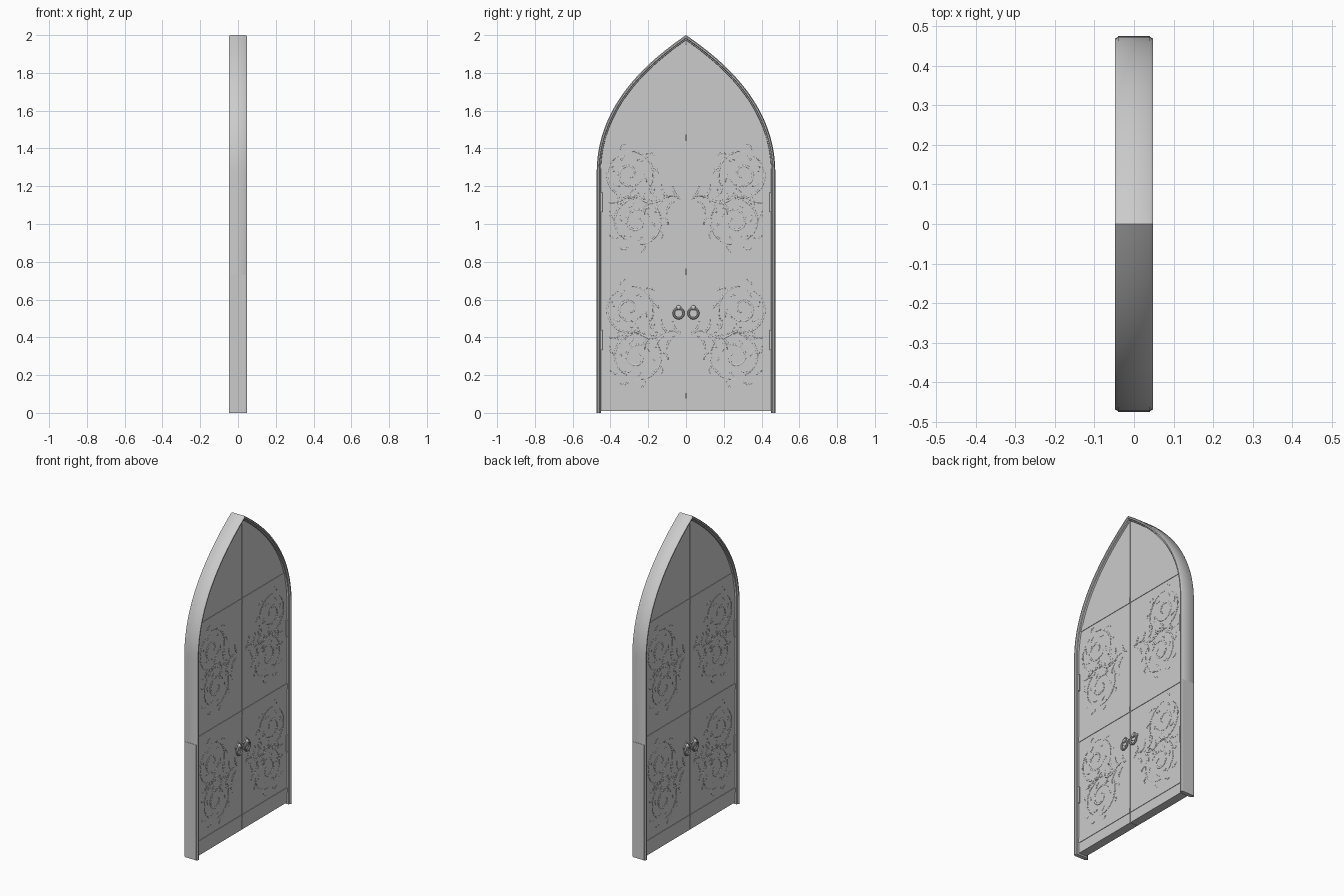
import bpy, bmesh, math, random
from mathutils import Vector

if "Cube" in bpy.data.objects:
    bpy.data.objects.remove(bpy.data.objects["Cube"])

random.seed(4)
FACE = 0.027      # half thickness of the door leaves


def finish(name, bm, smooth=False):
    bmesh.ops.recalc_face_normals(bm, faces=bm.faces)
    me = bpy.data.meshes.new(name)
    bm.to_mesh(me)
    bm.free()
    ob = bpy.data.objects.new(name, me)
    bpy.context.collection.objects.link(ob)
    if smooth:
        bpy.context.view_layer.objects.active = ob
        ob.select_set(True)
        bpy.ops.object.shade_smooth_by_angle(angle=math.radians(35))
        ob.select_set(False)
    return ob


def box(name, x0, x1, y0, y1, z0, z1):
    bm = bmesh.new()
    bmesh.ops.create_cube(bm, size=1)
    for v in bm.verts:
        v.co = ((x0 + x1) / 2 + v.co.x * (x1 - x0),
                (y0 + y1) / 2 + v.co.y * (y1 - y0),
                (z0 + z1) / 2 + v.co.z * (z1 - z0))
    return finish(name, bm)


def prism(name, pts, x0, x1):
    bm = bmesh.new()
    f = bm.faces.new([bm.verts.new((x0, y, z)) for y, z in pts])
    r = bmesh.ops.extrude_face_region(bm, geom=[f])
    for v in r["geom"]:
        if isinstance(v, bmesh.types.BMVert):
            v.co.x = x1
    return finish(name, bm)


# Pointed arch outline, as (y, z)
W = 0.473
P = [Vector(p) for p in ((W, 1.27), (W, 1.6), (0.25, 1.83), (0, 2))]
half = [Vector((W, 0))]
for i in range(25):
    t = i / 24
    half.append(P[0] * (1 - t)**3 + P[1] * 3 * t * (1 - t)**2 + P[2] * 3 * t * t * (1 - t) + P[3] * t**3)
path = half + [Vector((-p.x, p.y)) for p in reversed(half[:-1])]


def inset(d):
    out = []
    for i, p in enumerate(path):
        a = (p - path[max(i - 1, 0)]).normalized() if i else (path[1] - p).normalized()
        b = (path[i + 1] - p).normalized() if i < len(path) - 1 else a
        na, nb = Vector((-a.y, a.x)), Vector((-b.y, b.x))
        n = (na + nb).normalized()
        out.append(p + n * d / n.dot(na))
    return out


# Frame: moulded section swept along the arch
prof = [(0.040, 0), (0.048, 0.005), (0.048, 0.012), (0.040, 0.015), (0.038, 0.021), (0.022, 0.023)]
prof += [(-x, d) for x, d in reversed(prof)]
bm = bmesh.new()
rails = [[bm.verts.new((x, p.x, p.y)) for p in inset(d)] for x, d in prof]
for k in range(len(rails)):
    a, b = rails[k], rails[(k + 1) % len(rails)]
    for i in range(len(path) - 1):
        bm.faces.new((a[i], a[i + 1], b[i + 1], b[i]))
for end in (0, -1):
    bm.faces.new([r[end] for r in rails])
finish("arch_frame", bm, True)

# Door leaves with a filled groove between them
inner = inset(0.018)[:len(half)]
for s in (1, -1):
    pts = [(0.002, 0.01)] + [(max(p.x, 0.002), max(p.y, 0.01)) for p in inner]
    prism("door_leaf", [(s * y, z) for y, z in pts], -FACE, FACE)
    # Lower jamb thickening
    box("jamb_plate", -0.040, 0.040, min(s * 0.470, s * 0.475), max(s * 0.470, s * 0.475), 0, 0.73)
box("meeting_strip", -0.020, 0.020, -0.004, 0.004, 0.012, 1.95)

# Cross bands and hinges on both faces
for s in (1, -1):
    for m in (1, -1):
        for z0, z1, w in ((0.075, 0.105, 0.452), (0.73, 0.765, 0.452), (1.44, 1.475, 0.43)):
            xs = sorted((s * 0.02, s * (FACE + 0.003)))
            ys = sorted((m * 0.003, m * w))
            box("cross_band", *xs, *ys, z0, z1)
        for z in (0.385, 1.115):
            bpy.ops.mesh.primitive_cylinder_add(vertices=12, radius=0.006, depth=0.105,
                                                location=(s * 0.031, m * 0.447, z))
            bpy.context.object.name = "hinge"
            bpy.ops.object.shade_smooth_by_angle(angle=math.radians(35))

# Ring handles: pointed back plate, boss and ring
for s in (1, -1):
    for m in (1, -1):
        c = m * 0.039
        plate = [(0, 0.582), (0.012, 0.568), (0.031, 0.556), (0.022, 0.535), (0, 0.522),
                 (-0.022, 0.535), (-0.031, 0.556), (-0.012, 0.568)]
        prism("handle_plate", [(c + y, z) for y, z in plate], s * 0.025, s * 0.034)
        bpy.ops.mesh.primitive_uv_sphere_add(segments=16, ring_count=10, radius=0.013,
                                             location=(s * 0.035, c, 0.557))
        bpy.context.object.name = "handle_boss"
        bpy.context.object.scale.x = 0.9
        bpy.ops.object.shade_smooth_by_angle()
        bpy.ops.mesh.primitive_torus_add(major_segments=28, minor_segments=10, major_radius=0.026,
                                         minor_radius=0.006, location=(s * 0.039, c, 0.527),
                                         rotation=(0, math.pi / 2, 0))
        bpy.context.object.name = "handle_ring"
        bpy.ops.object.shade_smooth_by_angle()


# Scrollwork strokes for one panel: (points, thickness), y from seam, z from panel centre
def arc(cy, cz, r0, r1, a0, a1, n=18):
    res = []
    for i in range(n + 1):
        t = i / n
        r, a = r0 + (r1 - r0) * t, math.radians(a0 + (a1 - a0) * t)
        res.append((cy + r * math.cos(a), cz + r * math.sin(a)))
    return res


strokes = []
for cy, cz, s in ((0.30, 0.165, 1), (0.26, -0.09, -1)):
    strokes.append((arc(cy, cz, 0.13, 0.11, s * -120, s * 60), 0.8))
    strokes.append((arc(cy, cz, 0.12, 0.13, s * 85, s * 215), 0.8))
    strokes.append((arc(cy, cz, 0.075, 0.02, s * -160, s * 250, 24), 1.0))
    for k in range(9):          # leaflets around each scroll
        a = k * 40 + random.uniform(-12, 12)
        r = random.uniform(0.125, 0.14)
        y, z = cy + r * math.cos(math.radians(a)), cz + r * math.sin(math.radians(a))
        if y < 0.40:
            strokes.append((arc(y, z, 0.0, 0.045, a + 10, a + 60, 6), 0.7))
    for k in range(6):          # inner petals
        a = k * 60 + random.uniform(-10, 10)
        strokes.append((arc(cy, cz, 0.08, 0.10, a, a + 22, 5), 0.7))
strokes.append(([(0.03 + 0.39 * i / 20, 0.03 + 0.02 * math.sin(i * 0.6)) for i in range(21)], 0.8))
for k in range(6):              # leaves streaming from the seam
    y, z = 0.03 + 0.03 * k, 0.03 + 0.01 * (-1)**k
    strokes.append((arc(y, z, 0, 0.08, (-1)**k * 20, (-1)**k * 60, 8), 0.9))

for side in (1, -1):
    cu = bpy.data.curves.new("scrollwork", "CURVE")
    cu.dimensions = "3D"
    cu.bevel_depth = 0.006
    cu.bevel_resolution = 1
    for m in (1, -1):
        for zc in (1.10, 0.385):
            for pts, th in strokes:
                sp = cu.splines.new("POLY")
                sp.points.add(len(pts) - 1)
                for i, (y, z) in enumerate(pts):
                    sp.points[i].co = (0, m * min(max(y, 0.012), 0.438), zc + z, 1)
                    sp.points[i].radius = th * (0.25 + 0.75 * math.sin(math.pi * (i + 0.3) / (len(pts) - 0.4)))
    ob = bpy.data.objects.new("scrollwork", cu)
    ob.location.x = side * FACE
    ob.scale.x = 0.5
    bpy.context.collection.objects.link(ob)
